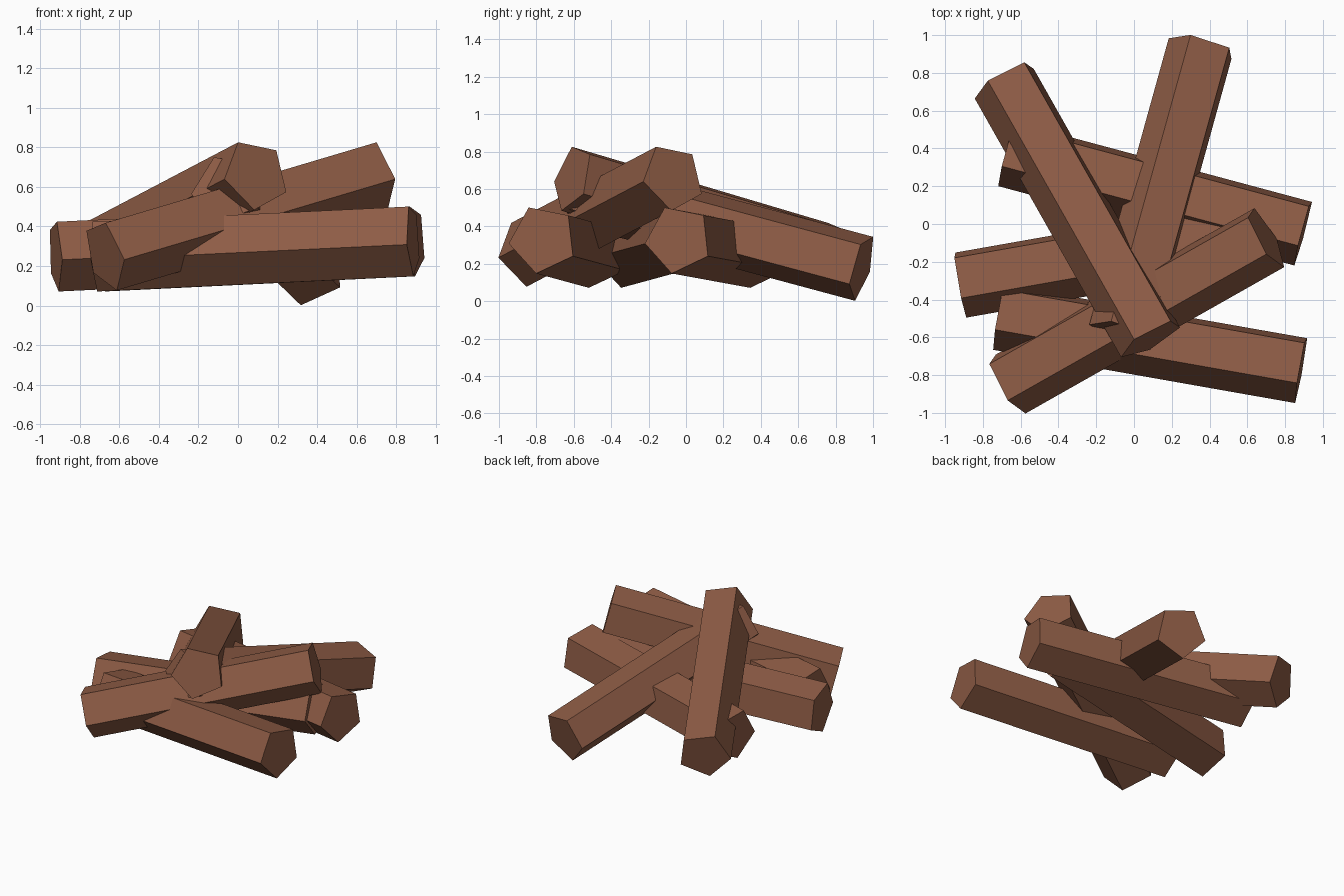
import bpy, bmesh
from math import radians, cos, sin

if "Cube" in bpy.data.objects:
    bpy.data.objects.remove(bpy.data.objects["Cube"])

LENGTH, RADIUS, SIDES = 1.625, 0.187, 5

bark = bpy.data.materials.new("brown wood")
bark.diffuse_color = (0.27, 0.107, 0.06, 1)
bark.use_nodes = True
bark.node_tree.nodes["Principled BSDF"].inputs["Base Color"].default_value = bark.diffuse_color

# one five-sided log along local x, shared by the whole pile
bm = bmesh.new()
ring = [radians(115 + 72 * i) for i in range(SIDES)]
low, high = ([bm.verts.new((x, RADIUS * cos(a), RADIUS * sin(a))) for a in ring]
             for x in (-LENGTH / 2, LENGTH / 2))
bm.faces.new(low)
bm.faces.new(high)
for i in range(SIDES):
    j = (i + 1) % SIDES
    bm.faces.new((low[i], low[j], high[j], high[i]))
bmesh.ops.recalc_face_normals(bm, faces=bm.faces)
log_mesh = bpy.data.meshes.new("log")
bm.to_mesh(log_mesh)
bm.free()
log_mesh.materials.append(bark)

# name, middle point, heading and upward tilt of the raised end
LOGS = [
    ("bottom_log_front", (0.085, -0.624, 0.293), -10, 2.7),
    ("bottom_log_middle", (-0.122, -0.172, 0.293), 10, 2.7),
    ("bottom_log_back", (0.112, 0.17, 0.293), -15, 2.7),
    ("leaning_log_left", (-0.297, 0.076, 0.458), -60.5, 14.5),
    ("leaning_log_right", (0.014, -0.457, 0.458), 29.5, 14.5),
    ("leaning_log_back", (0.154, 0.181, 0.383), -105.5, 14.5),
]
for name, middle, heading, tilt in LOGS:
    log = bpy.data.objects.new(name, log_mesh)
    log.location = middle
    log.rotation_euler = (0, radians(-tilt), radians(heading))
    bpy.context.collection.objects.link(log)
